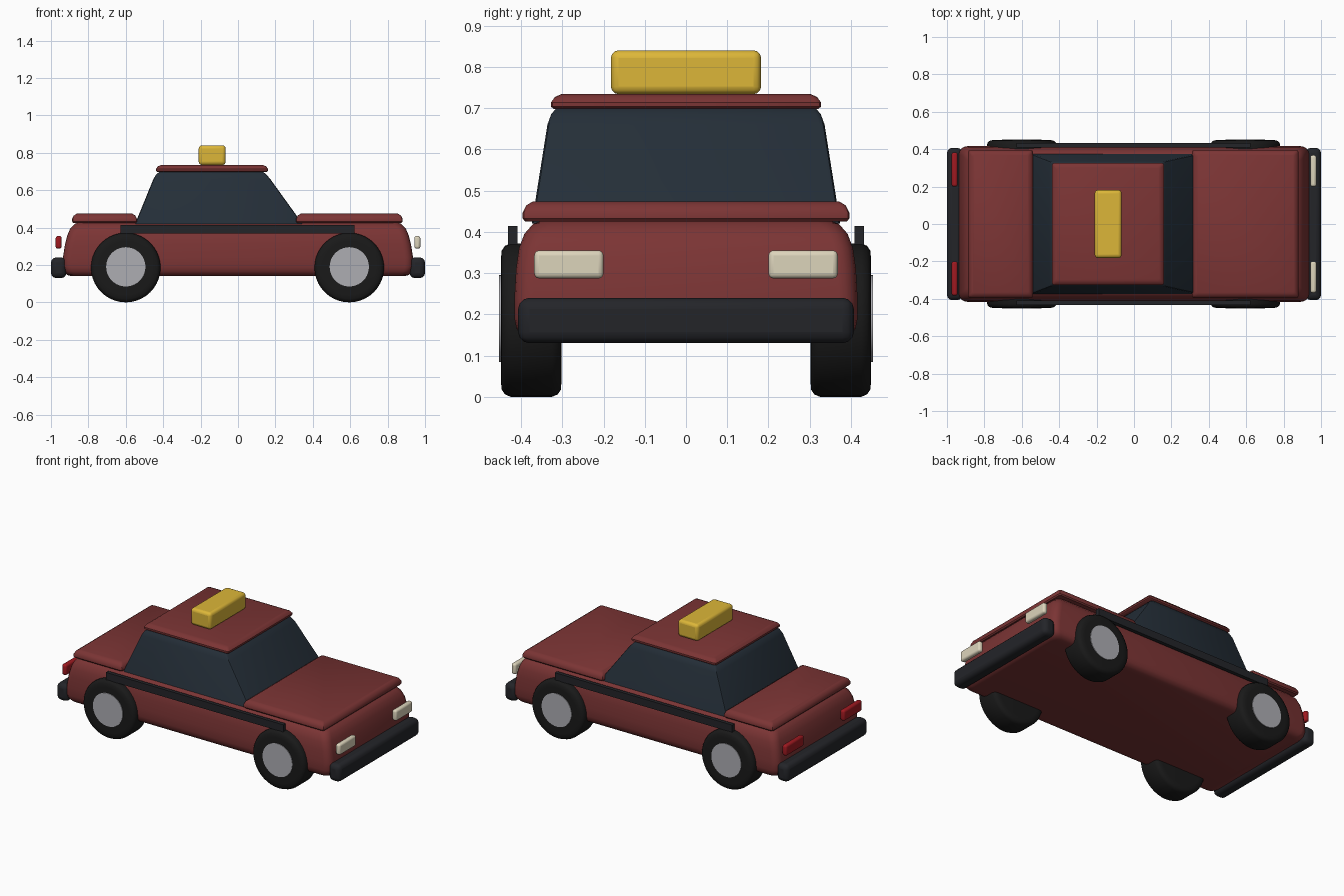
import bpy, bmesh, math

if "Cube" in bpy.data.objects:
    bpy.data.objects.remove(bpy.data.objects["Cube"])

def material(name, r, g, b):
    m = bpy.data.materials.new(name)
    m.diffuse_color = (r, g, b, 1)
    m.use_nodes = True
    m.node_tree.nodes["Principled BSDF"].inputs["Base Color"].default_value = m.diffuse_color
    return m

RED = material("red_paint", 0.20, 0.035, 0.035)
GLASS = material("dark_glass", 0.018, 0.028, 0.04)
BLACK = material("black_trim", 0.017, 0.018, 0.022)
RUBBER = material("rubber", 0.01, 0.01, 0.01)
METAL = material("hub_metal", 0.42, 0.42, 0.45)
CREAM = material("headlight_cream", 0.72, 0.66, 0.5)
LAMP = material("tail_red", 0.35, 0.01, 0.015)
YELLOW = material("sign_yellow", 0.72, 0.47, 0.04)

def finish(bm, name, mat, bevel=0, segments=3):
    bmesh.ops.recalc_face_normals(bm, faces=bm.faces)
    mesh = bpy.data.meshes.new(name)
    bm.to_mesh(mesh)
    bm.free()
    ob = bpy.data.objects.new(name, mesh)
    bpy.context.collection.objects.link(ob)
    mesh.materials.append(mat)
    if bevel:
        mod = ob.modifiers.new("bevel", 'BEVEL')
        mod.width, mod.segments = bevel, segments
        mod.limit_method = 'ANGLE'
    bpy.ops.object.select_all(action='DESELECT')
    ob.select_set(True)
    bpy.context.view_layer.objects.active = ob
    bpy.ops.object.shade_smooth_by_angle(angle=math.radians(35))
    return ob

def box(name, mat, x, y, z, bevel=0.0, segments=3):
    bm = bmesh.new()
    for v in bmesh.ops.create_cube(bm, size=1)['verts']:
        v.co = [a + (b - a) * (c + 0.5) for (a, b), c in zip((x, y, z), v.co)]
    return finish(bm, name, mat, bevel, segments)

def loft(name, mat, rings, radius, steps=4):
    """Stack rounded rectangles given as (z, x0, x1, half width)."""
    bm = bmesh.new()
    loops = []
    for z, x0, x1, h in rings:
        loop = []
        for q, (sx, sy) in enumerate(((1, 1), (-1, 1), (-1, -1), (1, -1))):
            cx = x1 - radius if sx > 0 else x0 + radius
            for i in range(steps + 1):
                a = math.pi / 2 * (q + i / steps)
                loop.append(bm.verts.new((cx + radius * math.cos(a),
                            sy * (h - radius) + radius * math.sin(a), z)))
        loops.append(loop)
    for lo, hi in zip(loops, loops[1:]):
        for i in range(len(lo)):
            j = (i + 1) % len(lo)
            bm.faces.new((lo[i], lo[j], hi[j], hi[i]))
    bm.faces.new(loops[0])
    bm.faces.new(loops[-1])
    return finish(bm, name, mat)

def lathe(name, mat, profile, x, z, side, segments=40):
    """Spin (radius, y) points around a wheel axle."""
    bm = bmesh.new()
    loops = [[bm.verts.new((x + r * math.cos(2 * math.pi * i / segments), side * y,
              z + r * math.sin(2 * math.pi * i / segments))) for i in range(segments)]
             for r, y in profile]
    for a, b in zip(loops, loops[1:]):
        for i in range(segments):
            j = (i + 1) % segments
            bm.faces.new((a[i], a[j], b[j], b[i]))
    bm.faces.new(loops[0])
    bm.faces.new(loops[-1])
    return finish(bm, name, mat)

# Lower body with rounded shoulders
loft("body", RED, [(0.14, -0.89, 0.89, 0.375), (0.147, -0.915, 0.915, 0.397),
                   (0.165, -0.93, 0.93, 0.411), (0.19, -0.937, 0.937, 0.416),
                   (0.24, -0.936, 0.936, 0.416), (0.31, -0.925, 0.925, 0.412),
                   (0.36, -0.912, 0.912, 0.405), (0.395, -0.897, 0.897, 0.392),
                   (0.42, -0.873, 0.873, 0.37), (0.43, -0.84, 0.84, 0.34)], 0.045)

# Hood, boot lid and roof panels with softened upper edges
def panel(name, x0, x1, h, z0, z1):
    t = z1 - z0
    loft(name, RED, [(z0, x0 + .006, x1 - .006, h - .006), (z0 + .15 * t, x0, x1, h),
                     (z0 + .45 * t, x0, x1, h), (z0 + .8 * t, x0 + .009, x1 - .009, h - .009),
                     (z1, x0 + .025, x1 - .025, h - .025)], 0.012, 2)

panel("hood", 0.31, 0.88, 0.396, 0.425, 0.474)
panel("boot_lid", -0.887, -0.54, 0.396, 0.425, 0.474)
panel("roof", -0.438, 0.16, 0.327, 0.698, 0.734)

# Glass cabin
loft("cabin", GLASS, [(0.42, -0.55, 0.345, 0.374), (0.66, -0.452, 0.172, 0.336),
                      (0.685, -0.437, 0.15, 0.327), (0.705, -0.41, 0.125, 0.31)], 0.012, 2)

# Roof sign
box("roof_sign", YELLOW, (-0.21, -0.066), (-0.182, 0.182), (0.734, 0.84), 0.018)

# Bumpers and lamps at both ends
for end, word, lamp, mat, y0, y1 in ((1, "front", "headlight", CREAM, 0.2, 0.368),
                                   (-1, "rear", "tail_light", LAMP, 0.2, 0.383)):
    box(word + "_bumper", BLACK, sorted((end * 0.918, end)), (-0.407, 0.407), (0.13, 0.24), 0.027)
    for side, label in ((-1, "right"), (1, "left")):
        box(f"{label}_{lamp}", mat, sorted((end * 0.943, end * 0.975)),
            sorted((side * y0, side * y1)), (0.287, 0.355), 0.012)

# Side trim and wheels
for side, label in ((-1, "right"), (1, "left")):
    box(label + "_side_trim", BLACK, (-0.628, 0.622), sorted((side * 0.409, side * 0.432)), (0.367, 0.414))
    for x, word in ((0.595, "front"), (-0.6, "rear")):
        lathe(f"{word}_{label}_tyre", RUBBER,
              [(0.145, 0.302), (0.168, 0.303), (0.18, 0.311), (0.186, 0.325), (0.186, 0.425),
               (0.18, 0.439), (0.168, 0.447), (0.145, 0.449)], x, 0.186, side)
        lathe(f"{word}_{label}_hub", METAL,
              [(0.105, 0.40), (0.105, 0.453)], x, 0.19, side)
